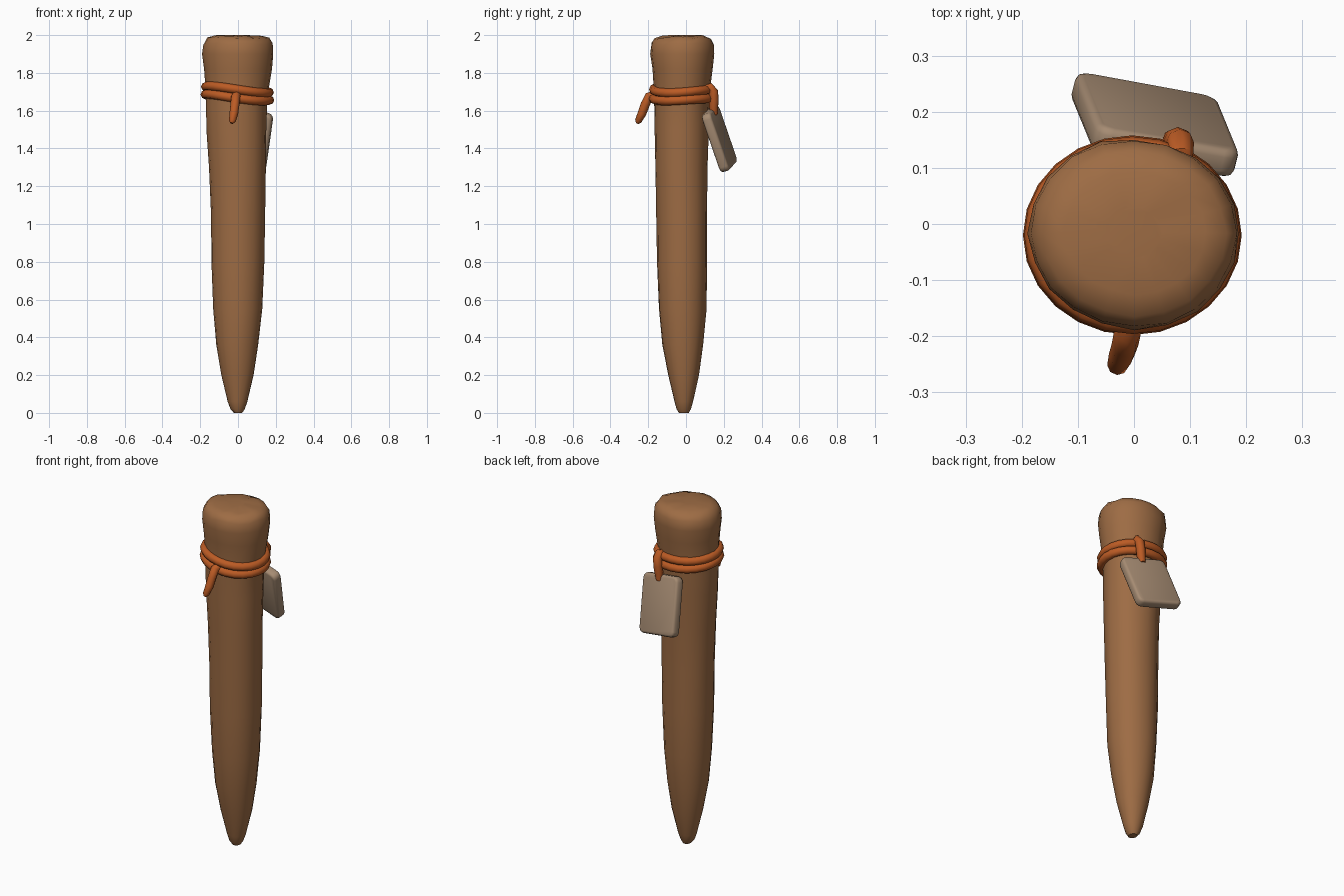
import bpy, bmesh, math, random
from mathutils import Vector, Matrix

if "Cube" in bpy.data.objects:
    bpy.data.objects.remove(bpy.data.objects["Cube"])

random.seed(4)


def material(name, rgb):
    m = bpy.data.materials.new(name)
    m.diffuse_color = (*rgb, 1)
    m.use_nodes = True
    m.node_tree.nodes["Principled BSDF"].inputs["Base Color"].default_value = m.diffuse_color
    return m


WOOD = material("brown wood", (0.34, 0.15, 0.058))
CORD = material("orange cord", (0.50, 0.105, 0.018))
TAG = material("grey tan tag", (0.38, 0.26, 0.17))


def finish(name, bm, mat, angle=50):
    bmesh.ops.recalc_face_normals(bm, faces=bm.faces)
    me = bpy.data.meshes.new(name)
    bm.to_mesh(me)
    bm.free()
    me.materials.append(mat)
    ob = bpy.data.objects.new(name, me)
    bpy.context.collection.objects.link(ob)
    bpy.ops.object.select_all(action='DESELECT')
    ob.select_set(True)
    bpy.context.view_layer.objects.active = ob
    bpy.ops.object.shade_smooth_by_angle(angle=math.radians(angle))
    return ob


def loft(name, rings, mat, closed=False):
    """Skin a list of point rings, capped unless closed into a loop."""
    bm = bmesh.new()
    vs = [[bm.verts.new(p) for p in r] for r in rings]
    n = len(vs[0])
    for i in range(len(vs) if closed else len(vs) - 1):
        a, b = vs[i], vs[(i + 1) % len(vs)]
        for k in range(n):
            bm.faces.new((a[k], a[(k + 1) % n], b[(k + 1) % n], b[k]))
    if not closed:
        bm.faces.new(vs[0])
        bm.faces.new(vs[-1])
    return finish(name, bm, mat)


def tube(name, pts, radii, mat, closed=False, sides=8, side=None):
    pts = [Vector(p) for p in pts]
    n, rings = len(pts), []
    for i, p in enumerate(pts):
        a = pts[(i - 1) % n] if closed or i else p
        b = pts[(i + 1) % n] if closed or i < n - 1 else p
        t = (b - a).normalized()
        u = t.cross(Vector(side or (0, 0, 1))).normalized()
        w = u.cross(t)
        rings.append([p + radii[i] * (u * math.cos(q) + w * math.sin(q))
                      for q in (2 * math.pi * k / sides for k in range(sides))])
    return loft(name, rings, mat, closed)


# Wooden stake: z, x min, x max, y min, y max
PROFILE = [
    (0.0, -.022, .022, -.037, .015), (0.02, -.04, .036, -.05, .026),
    (0.06, -.055, .05, -.06, .038), (0.2, -.088, .084, -.094, .068),
    (0.36, -.116, .108, -.124, .092), (0.55, -.132, .130, -.143, .108),
    (0.8, -.141, .139, -.152, .113), (1.05, -.144, .143, -.155, .113),
    (1.3, -.152, .147, -.162, .114), (1.5, -.166, .152, -.166, .120),
    (1.62, -.170, .155, -.167, .124), (1.72, -.170, .165, -.168, .130),
    (1.82, -.178, .180, -.176, .142), (1.90, -.188, .189, -.186, .152),
    (1.955, -.184, .184, -.182, .149), (1.985, -.163, .165, -.163, .130),
    (1.996, -.125, .128, -.125, .095), (2.0, -.05, .05, -.06, .03),
]
SIDES = 20
column = [random.uniform(-.012, .012) for _ in range(SIDES)]
rings = []
for z, x0, x1, y0, y1 in PROFILE:
    ring = []
    for k in range(SIDES):
        a = 2 * math.pi * k / SIDES
        r = 1 + column[k] + random.uniform(-.012, .012)
        dz = random.uniform(-.008, .004) if z > 1.93 and z < 2 else 0
        ring.append(((x0 + x1) / 2 + (x1 - x0) / 2 * r * math.cos(a),
                     (y0 + y1) / 2 + (y1 - y0) / 2 * r * math.sin(a), z + dz))
    rings.append(ring)
loft("wooden_stake", rings, WOOD)

# Two turns of cord wrapped under the head
for name, z0, ph, grow in (("upper_cord", 1.712, 0.0, 0), ("lower_cord", 1.668, 0.5, .002)):
    pts = []
    for k in range(24):
        a = 2 * math.pi * k / 24
        pts.append((-.003 + (.169 + grow) * math.cos(a),
                    -.020 + (.152 + grow) * math.sin(a),
                    z0 - .015 * math.cos(a) + .006 * math.sin(2 * a + ph)))
    tube(name, pts, [.024] * 24, CORD, True)

# Loose cord end on the front
tube("cord_tail",
     [(-.005, -.165, 1.685), (-.012, -.195, 1.675), (-.016, -.215, 1.635),
      (-.022, -.233, 1.585), (-.03, -.253, 1.545), (-.033, -.258, 1.533)],
     [.022, .024, .024, .023, .018, .008], CORD, side=(1, 0, 0))

# Cord loop that holds the tag at the back
tube("tag_loop",
     [(.085, .095, 1.715), (.083, .128, 1.725), (.082, .145, 1.70),
      (.078, .148, 1.66), (.073, .146, 1.62), (.068, .150, 1.578)],
     [.018, .023, .025, .025, .024, .018], CORD, side=(1, 0, 0))

# Hanging tag: rounded plate, tilted
u = Vector((-.245, .045, .05)).normalized()
n = u.cross(Vector((-.055, .10, -.28))).normalized()
v = n.cross(u)
bm = bmesh.new()
bmesh.ops.create_cube(bm, size=1)
bmesh.ops.scale(bm, vec=(.265, .325, .052), verts=bm.verts)
upright = [e for e in bm.edges
           if abs(e.verts[0].co.z - e.verts[1].co.z) > .01]
bmesh.ops.bevel(bm, geom=upright, offset=.03, segments=3, profile=.5, affect='EDGES')
rim = [e for e in bm.edges if abs(e.verts[0].co.z - e.verts[1].co.z) < .001]
bmesh.ops.bevel(bm, geom=rim, offset=.013, segments=2, profile=.5, affect='EDGES')
m = Matrix((u, v, n)).transposed().to_4x4()
m.translation = (.037, .177, 1.452)
bmesh.ops.transform(bm, matrix=m, verts=bm.verts)
finish("hanging_tag", bm, TAG, 60)
